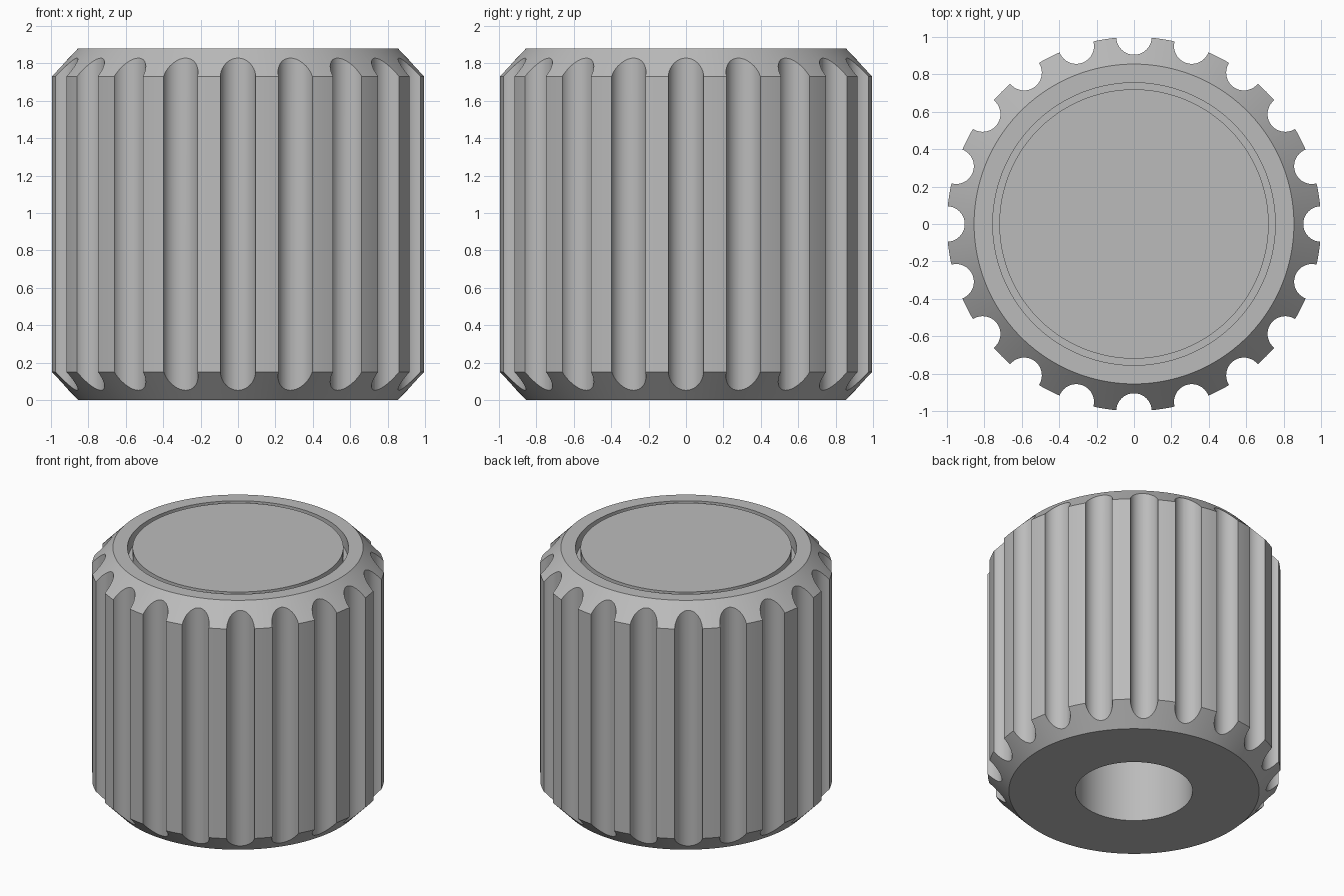
import bpy, bmesh, math
from mathutils import Matrix

if "Cube" in bpy.data.objects:
    bpy.data.objects.remove(bpy.data.objects["Cube"])

H = 1.88            # knob height
GROOVES = 20        # grip flutes around the side


def finish(bm, name):
    me = bpy.data.meshes.new(name)
    bmesh.ops.recalc_face_normals(bm, faces=bm.faces)
    bm.to_mesh(me)
    bm.free()
    ob = bpy.data.objects.new(name, me)
    bpy.context.collection.objects.link(ob)
    return ob


def lathe(name, profile, steps):
    bm = bmesh.new()
    verts = [bm.verts.new((r, 0, z)) for r, z in profile]
    edges = [bm.edges.new(p) for p in zip(verts, verts[1:])]
    bmesh.ops.spin(bm, geom=verts + edges, cent=(0, 0, 0), axis=(0, 0, 1),
                   angle=2 * math.pi, steps=steps)
    bmesh.ops.remove_doubles(bm, verts=bm.verts, dist=1e-5)
    return finish(bm, name)


# Chamfered body with a thin ring channel on top and a blind shaft hole below
knob = lathe("knob_body", [
    (0, H), (0.72, H), (0.72, H - 0.1), (0.755, H - 0.1), (0.755, H),
    (0.855, H), (1.0, 1.73), (1.0, 0.15), (0.855, 0),
    (0.4, 0), (0.4, 1.2), (0, 1.2)], 160)

# Round cutters spaced evenly around the rim
bm = bmesh.new()
for i in range(GROOVES):
    place = (Matrix.Rotation(2 * math.pi * i / GROOVES, 4, 'Z')
             @ Matrix.Translation((1.0, 0, H / 2)))
    bmesh.ops.create_cone(bm, cap_ends=True, segments=40, radius1=0.095,
                          radius2=0.095, depth=2.4, matrix=place)
cutter = finish(bm, "groove_cutter")
cutter.hide_render = True

# Cut the flutes
cut = knob.modifiers.new("flutes", 'BOOLEAN')
cut.operation = 'DIFFERENCE'
cut.solver = 'EXACT'
cut.object = cutter
bpy.context.view_layer.objects.active = knob
knob.select_set(True)
bpy.ops.object.modifier_apply(modifier=cut.name)
bpy.data.objects.remove(cutter)

# Single grey finish, smooth curves with crisp edges
grey = bpy.data.materials.new("plain_grey")
grey.diffuse_color = (0.5, 0.5, 0.5, 1)
grey.use_nodes = True
grey.node_tree.nodes["Principled BSDF"].inputs["Base Color"].default_value = grey.diffuse_color
knob.data.materials.clear()
knob.data.materials.append(grey)
bpy.ops.object.shade_smooth_by_angle(angle=math.radians(30))
